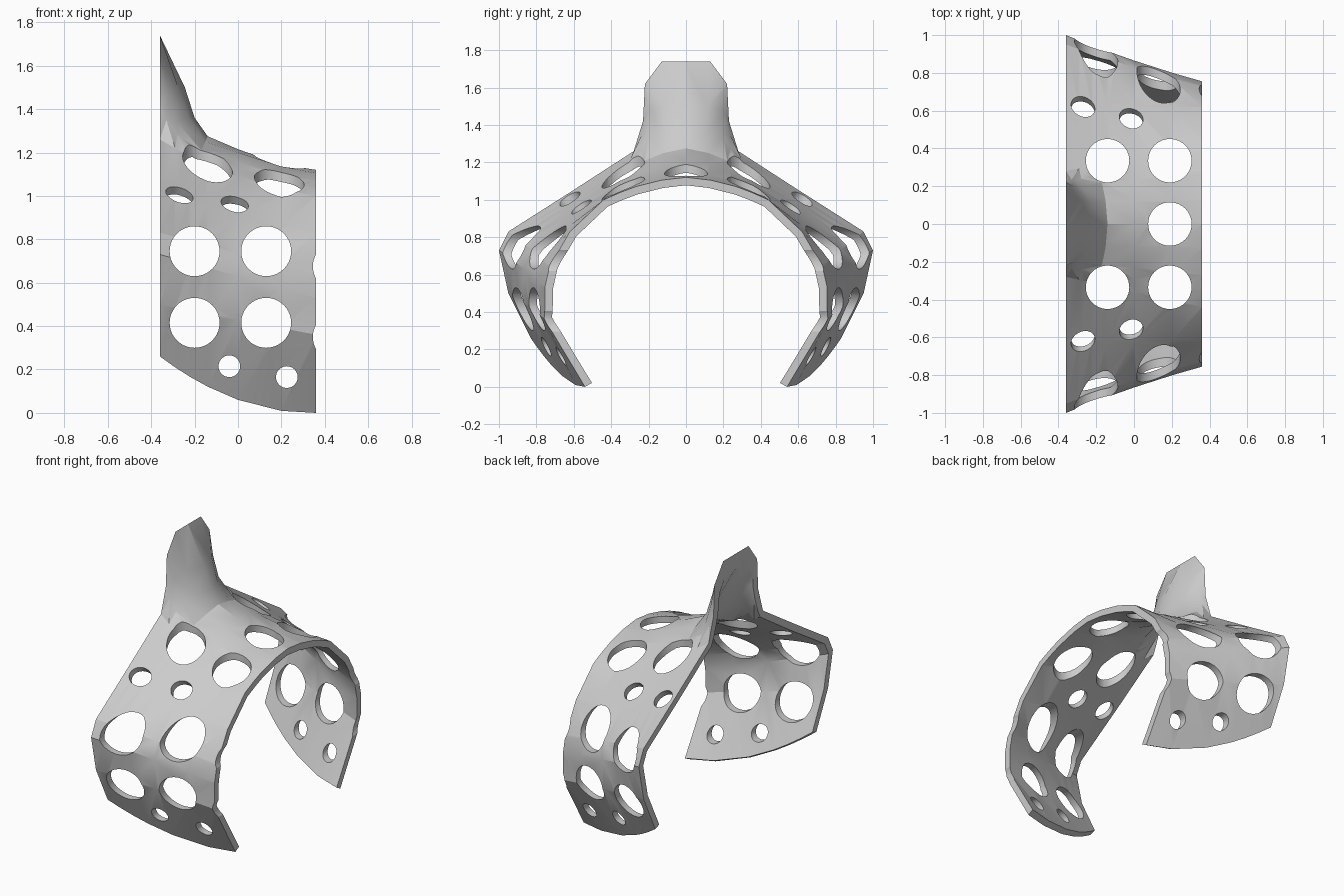
import bpy, bmesh, math
from mathutils import Vector, Matrix

cube = bpy.data.objects.get("Cube")
if cube:
    bpy.data.objects.remove(cube, do_unlink=True)

HALF = 0.36
STATIONS = [HALF, 0.2, 0, -0.14, -0.22, -0.29, -HALF]

grey = bpy.data.materials.new("light_grey")
grey.use_nodes = True
GREY = (0.6, 0.6, 0.6, 1)
grey.diffuse_color = GREY
grey.node_tree.nodes["Principled BSDF"].inputs["Base Color"].default_value = GREY


def side_line(front, back, bow):
    """Line along the band from its front (y, z) to its back (y, z), bowed midway."""
    line = []
    for x in STATIONS:
        t = (HALF - x) / (2 * HALF)
        w = 4 * t * (1 - t)
        y, z = (f + (b - f) * t + k * w for f, b, k in zip(front, back, bow))
        line.append(Vector((x, y, z)))
    return line


def path(*points):
    return [Vector(p) for p in points]


# Lines over the crown that sweep up into the fin, centre first
lines = [
    path((HALF, 0, 1.12), (.2, 0, 1.145), (0, 0, 1.215), (-.14, 0, 1.275),
         (-.2, 0, 1.36), (-.245, 0, 1.5), (-HALF, 0, 1.74)),
    path((HALF, .13, 1.105), (.2, .12, 1.135), (0, .12, 1.2), (-.15, .12, 1.25),
         (-.225, .11, 1.36), (-.275, .12, 1.5), (-HALF, .13, 1.74)),
    path((HALF, .27, 1.07), (.2, .25, 1.1), (0, .23, 1.155), (-.17, .22, 1.21),
         (-.28, .2, 1.34), (-.32, .2, 1.47), (-HALF, .22, 1.62)),
    path((HALF, .35, 1.04), (.2, .32, 1.07), (0, .29, 1.12), (-.18, .27, 1.2),
         (-.28, .24, 1.28), (-.33, .235, 1.35), (-HALF, .23, 1.42)),
]
# Lines down the shoulder, crease and lower side
lines += [
    side_line((.44, 1.0), (.28, 1.26), (0, -.04)),
    side_line((.62, .83), (.62, 1.04), (0, -.02)),
    side_line((.73, .64), (.95, .83), (-.01, 0)),
    side_line((.755, .53), (1.0, .73), (-.012, 0)),
    side_line((.755, .36), (.95, .5), (-.01, 0)),
    side_line((.54, 0), (.83, .26), (-.02, -.07)),
]
# Run each line a little past the front so it can be trimmed flat
for line in lines:
    line.insert(0, line[0] + (line[0] - line[1]) * 0.25)

# Mirror the lines across the centre and skin them
mirrored = [[Vector((p.x, -p.y, p.z)) for p in line] for line in lines[:0:-1]]
bm = bmesh.new()
grid = [[bm.verts.new(p) for p in line] for line in mirrored + lines]
for a, b in zip(grid, grid[1:]):
    for j in range(len(a) - 1):
        bm.faces.new((a[j], b[j], b[j + 1], a[j + 1]))
bmesh.ops.triangulate(bm, faces=bm.faces)


def make_object(name, bm):
    mesh = bpy.data.meshes.new(name)
    bm.to_mesh(mesh)
    bm.free()
    obj = bpy.data.objects.new(name, mesh)
    bpy.context.scene.collection.objects.link(obj)
    mesh.materials.append(grey)
    return obj


shell = make_object("perforated_arch", bm)

# Block that trims both ends flat
bm = bmesh.new()
bmesh.ops.create_cube(bm, size=1, matrix=Matrix.Diagonal((2 * HALF - .001, 4, 6, 1)))
trim = make_object("trim_block", bm)

# Drills for all the round holes
bm = bmesh.new()


def drill(centre, axis, radius, depth):
    turn = Vector(axis).to_track_quat('Z', 'Y').to_matrix().to_4x4()
    bmesh.ops.create_cone(bm, cap_ends=True, segments=40, radius1=radius, radius2=radius,
                          depth=depth, matrix=Matrix.Translation(centre) @ turn)


BIG, SMALL = 0.115, 0.05
for x in (-.2, .13):
    for z in (.415, .745):
        drill((x, 0, z), (0, 1, 0), BIG, 3)
for z in (.35, .675):
    drill((.46, 0, z), (0, 1, 0), BIG, 3)
for x, z in ((-.04, .215), (.225, .165)):
    drill((x, 0, z), (0, 1, 0), SMALL, 3)
drill((.19, 0, 1.15), (0, 0, 1), BIG, .5)
for s in (-1, 1):
    for x in (-.14, .19):
        drill((x, s * .335, 1.15), (0, 0, 1), BIG, .5)
    drill((-.27, s * .61, .99), (0, s * .6, .8), .063, .2)
    drill((-.015, s * .55, .95), (0, s * .6, .8), .063, .2)
drills = make_object("hole_drills", bm)

# Thicken inwards, trim and perforate
solid = shell.modifiers.new("thickness", 'SOLIDIFY')
solid.thickness = 0.042
solid.offset = -1
for cutter, operation in ((trim, 'INTERSECT'), (drills, 'DIFFERENCE')):
    cutter.hide_render = True
    cut = shell.modifiers.new(cutter.name, 'BOOLEAN')
    cut.operation = operation
    cut.solver = 'EXACT'
    cut.object = cutter

bpy.ops.object.select_all(action='DESELECT')
bpy.context.view_layer.objects.active = shell
shell.select_set(True)
for name in [m.name for m in shell.modifiers]:
    bpy.ops.object.modifier_apply(modifier=name)
for cutter in (trim, drills):
    bpy.data.objects.remove(cutter, do_unlink=True)
bpy.ops.object.shade_smooth_by_angle(angle=math.radians(25))
